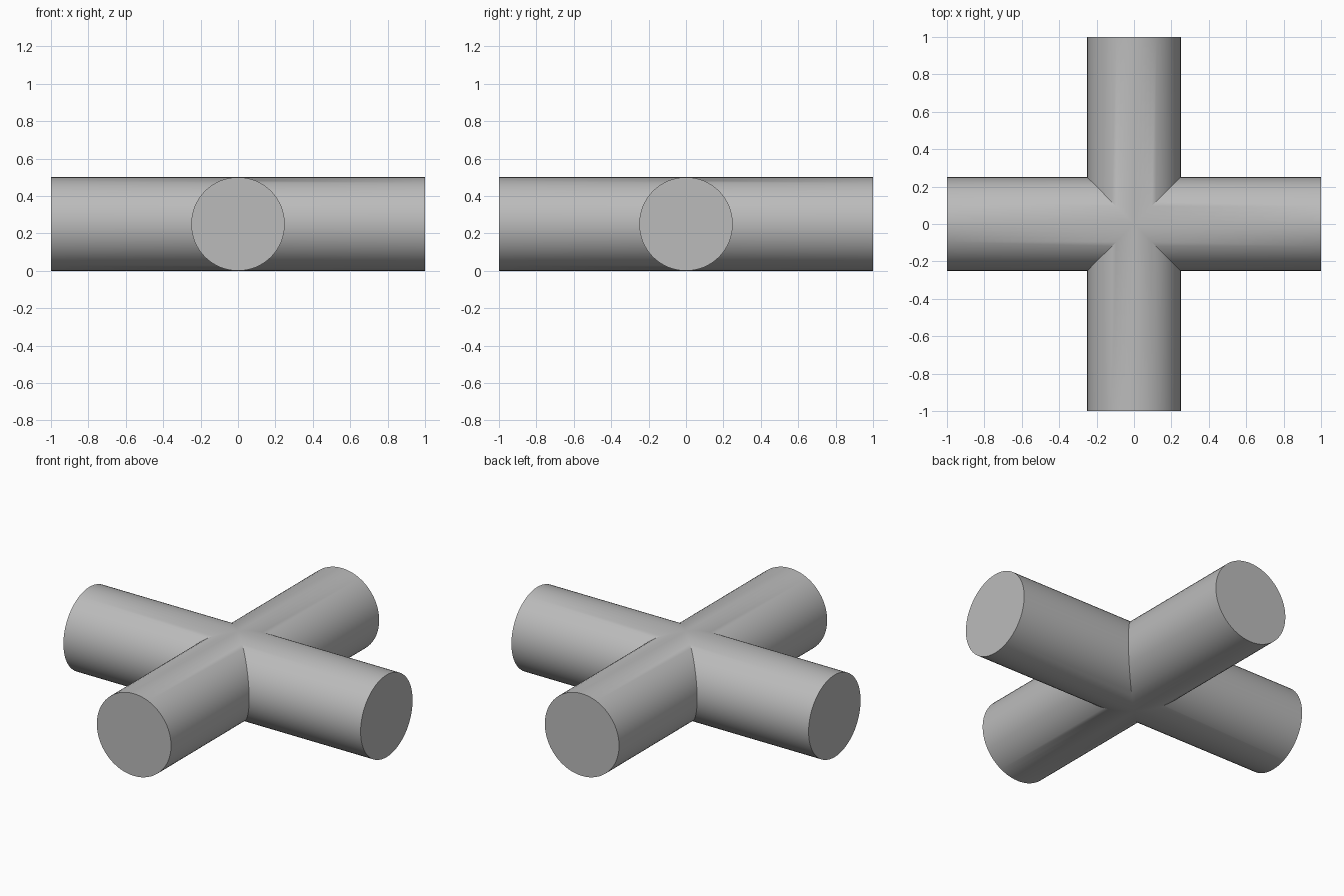
import bpy, bmesh
from math import sin, cos, pi, radians
from mathutils import Matrix, Vector

cube = bpy.data.objects.get("Cube")
if cube:
    bpy.data.objects.remove(cube, do_unlink=True)

RADIUS, REACH, SIDES = 0.25, 1.0, 64

# Plain grey material
grey = bpy.data.materials.new("plain_grey")
grey.use_nodes = True
colour = (0.5, 0.5, 0.5, 1)
grey.diffuse_color = colour
grey.node_tree.nodes["Principled BSDF"].inputs["Base Color"].default_value = colour

bm = bmesh.new()


def add_arm(turn):
    """One round arm, capped outside and mitred against its neighbours inside."""
    rot = Matrix.Rotation(turn, 3, 'Z')
    outer, inner = [], []
    for i in range(SIDES):
        a = 2 * pi * i / SIDES
        y, z = RADIUS * cos(a), RADIUS + RADIUS * sin(a)
        outer.append(bm.verts.new(rot @ Vector((REACH, y, z))))
        inner.append(bm.verts.new(rot @ Vector((abs(y), y, z))))
    for i in range(SIDES):
        j = (i + 1) % SIDES
        bm.faces.new((inner[i], outer[i], outer[j], inner[j]))
    bm.faces.new(outer)


# Four arms welded along their mitre seams
for k in range(4):
    add_arm(k * pi / 2)
bmesh.ops.remove_doubles(bm, verts=bm.verts, dist=0.0001)
bmesh.ops.recalc_face_normals(bm, faces=bm.faces)

mesh = bpy.data.meshes.new("crossed_pipes")
bm.to_mesh(mesh)
bm.free()
mesh.materials.append(grey)
pipes = bpy.data.objects.new("crossed_pipes", mesh)
bpy.context.collection.objects.link(pipes)

# Smooth sides, crisp caps and seams
bpy.context.view_layer.objects.active = pipes
pipes.select_set(True)
bpy.ops.object.shade_smooth_by_angle(angle=radians(30))
